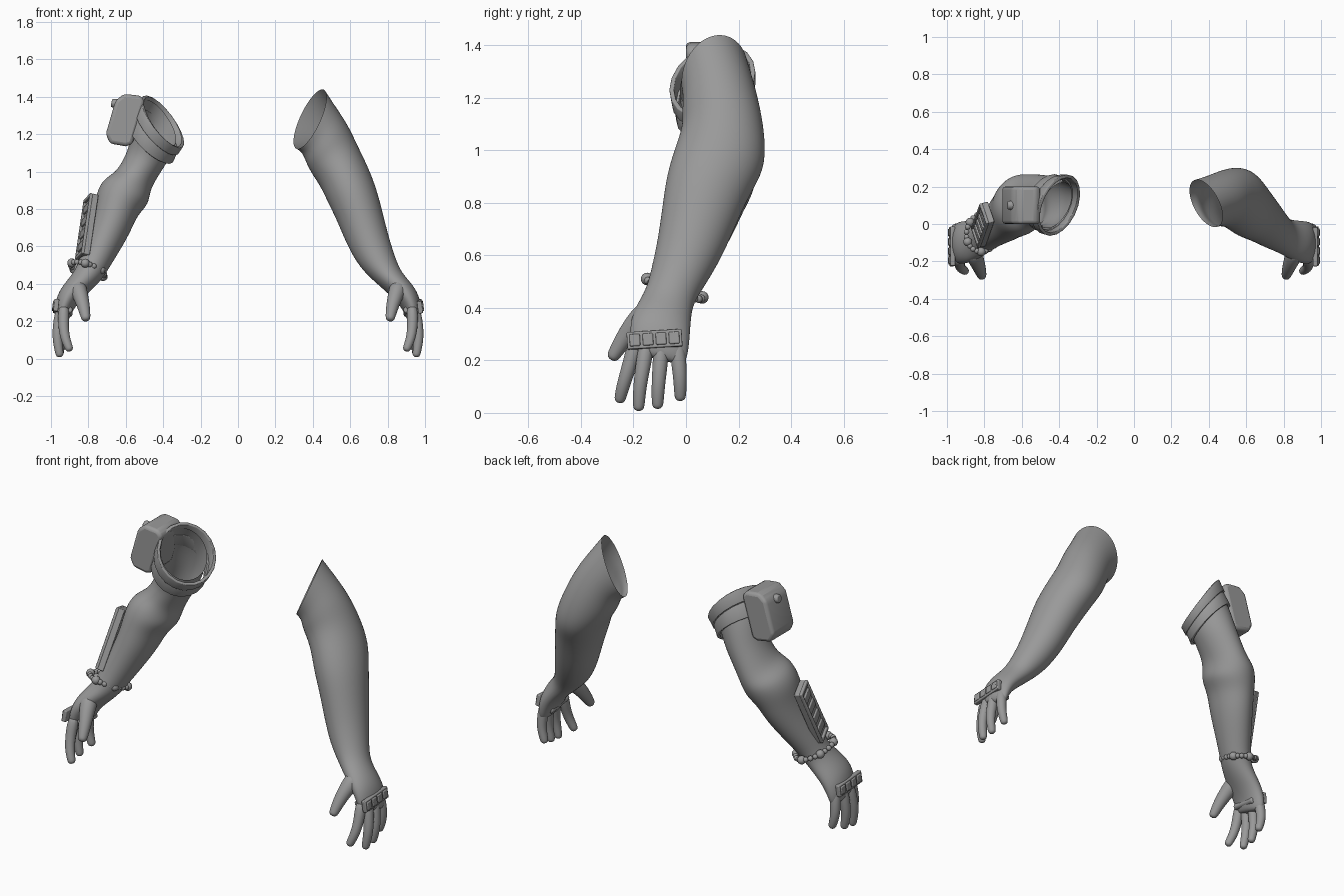
import bpy, bmesh, math
from mathutils import Vector, Matrix

cube = bpy.data.objects.get("Cube")
if cube:
    bpy.data.objects.remove(cube)

grey = bpy.data.materials.new("plain_grey")
grey.use_nodes = True
GREY = (0.32, 0.32, 0.32, 1)
grey.diffuse_color = GREY
grey.node_tree.nodes["Principled BSDF"].inputs["Base Color"].default_value = GREY


def finish(name, bm, subsurf=0, angle=60, bevel=0, solid=0):
    """Turn a bmesh into a shaded object with its modifiers."""
    bmesh.ops.recalc_face_normals(bm, faces=bm.faces)
    me = bpy.data.meshes.new(name)
    bm.to_mesh(me)
    bm.free()
    me.materials.append(grey)
    ob = bpy.data.objects.new(name, me)
    bpy.context.collection.objects.link(ob)
    if solid:
        m = ob.modifiers.new("Solid", 'SOLIDIFY')
        m.thickness, m.offset = solid, 0
    if bevel:
        m = ob.modifiers.new("Bevel", 'BEVEL')
        m.width, m.segments = bevel, 3
    if subsurf:
        m = ob.modifiers.new("Subdivision", 'SUBSURF')
        m.levels = m.render_levels = subsurf
    bpy.ops.object.select_all(action='DESELECT')
    ob.select_set(True)
    bpy.context.view_layer.objects.active = ob
    bpy.ops.object.shade_smooth_by_angle(angle=math.radians(angle))
    return ob


def ellipse(c, u, v, n=20):
    return [c + u * math.cos(a) + v * math.sin(a)
            for a in (2 * math.pi * i / n for i in range(n))]


def loft(name, rings, side, cap=(False, False), **kw):
    """Skin a list of rings; side = -1 mirrors them across x."""
    bm = bmesh.new()
    loops = [[bm.verts.new((p.x * side, p.y, p.z)) for p in r] for r in rings]
    n = len(loops[0])
    for a, b in zip(loops, loops[1:]):
        for i in range(n):
            j = (i + 1) % n
            bm.faces.new((a[i], a[j], b[j], b[i]))
    for wanted, loop in zip(cap, (loops[0], loops[-1])):
        if wanted:
            bm.faces.new(loop)
    return finish(name, bm, **kw)


def section(s, lean):
    """Ring from outer x, z, inner x, z, middle y and half depth, leaning in y."""
    ox, oz, ix, iz, yc, ry = s
    c = Vector(((ox + ix) / 2, yc, (oz + iz) / 2))
    u = Vector(((ox - ix) / 2, 0, (oz - iz) / 2))
    down = Vector((u.z, 0, -u.x)).normalized() + Vector((0, lean, 0))
    return ellipse(c, u, down.cross(u).normalized() * ry)


def tube(name, points, radii, side):
    """Rounded finger through a few points."""
    pts = [Vector(p) for p in points]
    d0, d1 = (pts[1] - pts[0]).normalized(), (pts[-1] - pts[-2]).normalized()
    tip, r = pts[-1], radii[-1]
    stations = list(zip(pts, radii)) + [(tip + d1 * r * 0.6, r * 0.85), (tip + d1 * r * 0.95, r * 0.4)]
    rings = []
    for i, (p, rad) in enumerate(stations):
        d = d0 if i == 0 else d1 if i >= len(pts) - 1 else (pts[i + 1] - pts[i - 1]).normalized()
        u = Vector((0, 1, 0)).cross(d).normalized()
        rings.append(ellipse(p, u * rad, d.cross(u) * rad, 10))
    return loft(name, rings, side, cap=(True, True), subsurf=2, angle=180)


def frame(c, normal, along):
    """Matrix with x along the normal and z along the length."""
    x = Vector(normal).normalized()
    y = Vector(along).cross(x).normalized()
    z = x.cross(y)
    return Matrix.Translation(c) @ Matrix((x, y, z)).transposed().to_4x4()


def boxes(name, mat, parts, **kw):
    """Boxes as (centre, size) placed inside a frame."""
    bm = bmesh.new()
    for c, size in parts:
        bmesh.ops.create_cube(bm, size=1, matrix=mat @ Matrix.Translation(c) @ Matrix.Diagonal((*size, 1)))
    return finish(name, bm, angle=40, **kw)


# Arm sections from shoulder to palm
palm = [
    (.925, .405, .785, .365, -.085, .108), (.967, .345, .845, .31, -.098, .118),
    (.982, .27, .885, .255, -.102, .116), (.98, .225, .9, .215, -.105, .108),
    (.965, .205, .92, .2, -.105, .085)]
left_arm = [
    (.46, 1.44, .31, 1.12, .11, .14), (.525, 1.345, .345, 1.10, .125, .14),
    (.59, 1.25, .365, 1.04, .135, .152), (.64, 1.14, .395, .985, .145, .162),
    (.70, 1.02, .44, .92, .13, .178), (.745, .90, .475, .845, .085, .165),
    (.775, .78, .53, .735, .052, .147), (.81, .64, .58, .61, .015, .128),
    (.845, .53, .645, .495, -.03, .108), (.875, .46, .715, .425, -.063, .095)] + palm
right_arm = [
    (.50, 1.38, .34, 1.14, .10, .135), (.56, 1.27, .365, 1.07, .115, .14),
    (.58, 1.14, .39, 1.03, .13, .135), (.615, 1.06, .435, .96, .13, .14),
    (.66, .99, .462, .91, .125, .148), (.725, .955, .472, .865, .11, .162),
    (.757, .89, .482, .82, .09, .162), (.765, .82, .535, .77, .07, .15),
    (.78, .74, .57, .685, .045, .14), (.81, .64, .62, .595, .01, .12),
    (.85, .53, .685, .49, -.035, .098), (.875, .465, .725, .425, -.063, .092)] + palm

# Fingers: path points and radii
fingers = {
    "index_finger": [(.93, -.185, .29), (.935, -.215, .18), (.925, -.238, .11), (.905, -.25, .06)],
    "middle_finger": [(.94, -.145, .29), (.964, -.165, .17), (.967, -.176, .1), (.955, -.18, .03)],
    "ring_finger": [(.94, -.09, .29), (.962, -.1, .17), (.965, -.106, .1), (.952, -.108, .038)],
    "little_finger": [(.935, -.038, .29), (.952, -.026, .18), (.95, -.022, .12), (.935, -.022, .068)],
    "thumb": [(.865, -.13, .4), (.845, -.19, .345), (.825, -.238, .28), (.815, -.272, .225)]}

for side, label, arm in ((1, "left", left_arm), (-1, "right", right_arm)):
    rings = [section(s, max(-.25, .42 - .2 * i)) for i, s in enumerate(arm)]
    loft(label + "_arm", rings, side, cap=(False, True), subsurf=2, angle=180)
    for name, path in fingers.items():
        radii = (.055, .045, .036, .028) if name == "thumb" else (.034, .03, .027, .024)
        tube(f"{label}_{name}", path, radii, side)

    # Knuckle guard: back bar with four raised blocks and a bar across the palm
    mat = frame((.972 * side, -.12, .28), (side, 0, .12), (0, -.06 * side, 1))
    parts = [((0, 0, 0), (.026, .21, .066))]
    parts += [((.01, -.075 + .05 * i, 0), (.02, .04, .046)) for i in range(4)]
    boxes(label + "_knuckle_guard", mat, parts, bevel=.005)
    bm = bmesh.new()
    bmesh.ops.create_cone(bm, cap_ends=True, segments=16, radius1=.018, radius2=.018, depth=.16,
                          matrix=Matrix.Translation((.903 * side, -.11, .25))
                          @ Matrix.Rotation(math.pi / 2 - .15, 4, 'X'))
    finish(label + "_palm_bar", bm, bevel=.008, angle=40)

# Bands around the right upper arm
bands = {
    "upper_band": [(.50, 1.40, .303, 1.135, .10, .165), (.535, 1.335, .33, 1.095, .105, .16)],
    "lower_band": [(.53, 1.33, .335, 1.1, .105, .152), (.57, 1.25, .357, 1.05, .115, .152)]}
for name, pair in bands.items():
    loft(name, [section(s, .36) for s in pair], -1, solid=.018, bevel=.004, angle=40)

# Leaning pouch with a button
outline = [(.61, 1.415), (.52, 1.405), (.498, 1.375), (.515, 1.32), (.565, 1.145),
           (.6, 1.135), (.685, 1.15), (.707, 1.2), (.655, 1.38)]
depths = ((.03, .88), (.0, 1), (.2, 1), (.17, .88))
order = (depths[1], depths[2])
loft("pouch", [[Vector((x, y, z)) for x, z in outline] for y, _ in order], -1,
     cap=(True, True), bevel=.022, angle=40)
bm = bmesh.new()
bmesh.ops.create_cone(bm, cap_ends=True, segments=16, radius1=.026, radius2=.022, depth=.03,
                      matrix=Matrix.Translation((-.662, .1, 1.365)) @ Matrix.Rotation(-math.pi / 2 + .2, 4, 'Y'))
finish("pouch_button", bm, bevel=.006, angle=40)

# Forearm guard: tray with a rim and slanted slats
mat = frame((-.803, -.003, .70), (-1, -.25, .25), (.28, .42, .9))
rim = [((0, 0, 0), (.035, .12, .35))]
rim += [((.022, .053 * k, 0), (.018, .014, .35)) for k in (-1, 1)]
rim += [((.022, 0, .165 * k), (.018, .12, .02)) for k in (-1, 1)]
rim += [((.02, 0, -.11 + .073 * i), (.014, .09, .045)) for i in range(4)]
boxes("forearm_guard", mat, rim, bevel=.005)

# Bead bracelet
bm = bmesh.new()
beads = ellipse(Vector((.805, -.043, .475)), Vector((.09, 0, .022)), Vector((-.012, .105, -.035)), 24)
for i, p in enumerate(beads):
    bmesh.ops.create_uvsphere(bm, u_segments=12, v_segments=8, radius=.024 if i % 4 == 2 else .015,
                              matrix=Matrix.Translation((-p.x, p.y, p.z)))
finish("bead_bracelet", bm, angle=180)
